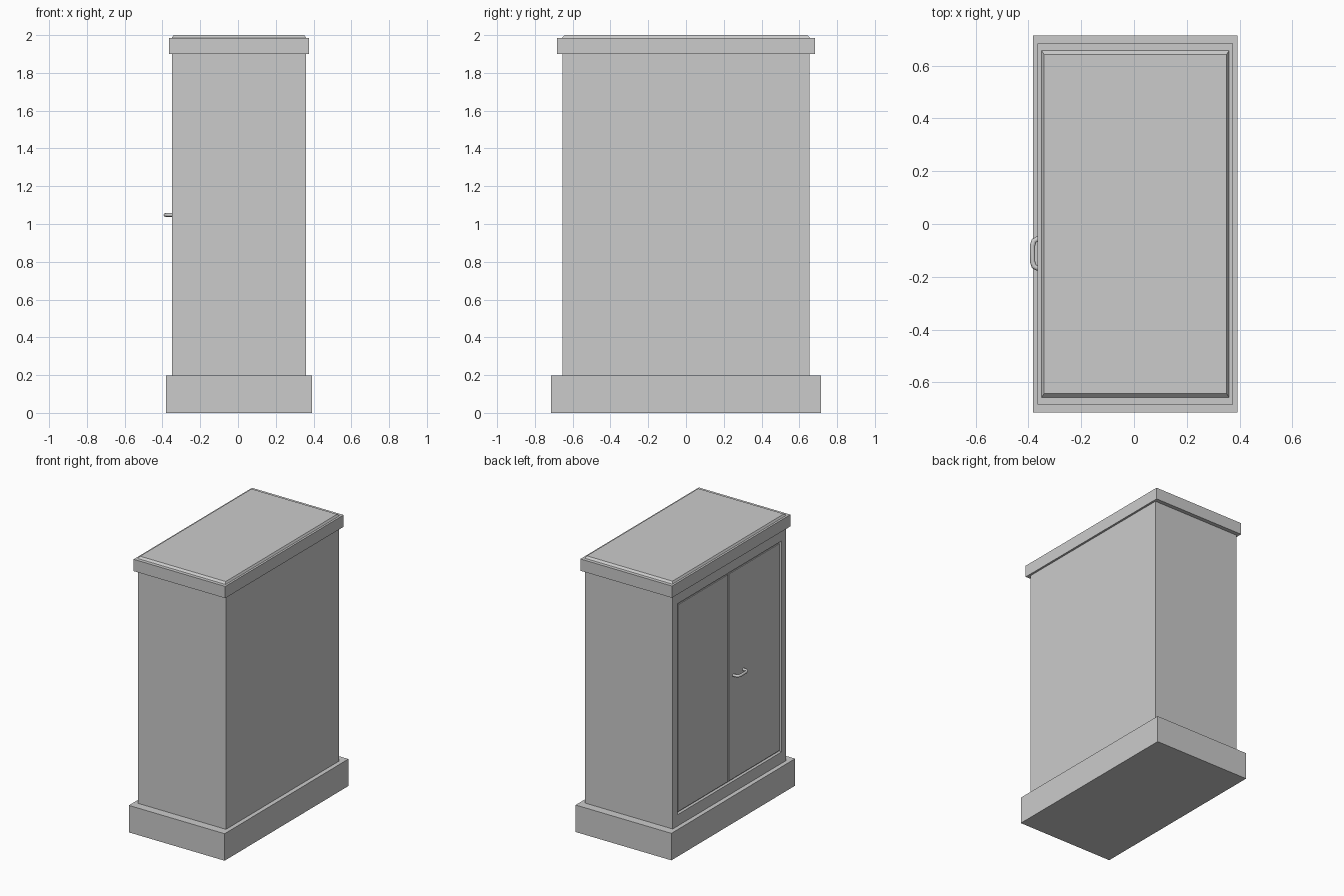
import bpy, bmesh

if "Cube" in bpy.data.objects:
    bpy.data.objects.remove(bpy.data.objects["Cube"])

CX = 0.005  # the cabinet's middle, offset so the handle fits the centred bounds


def finish(name, bm):
    bmesh.ops.recalc_face_normals(bm, faces=bm.faces)
    mesh = bpy.data.meshes.new(name)
    bm.to_mesh(mesh)
    bm.free()
    obj = bpy.data.objects.new(name, mesh)
    bpy.context.collection.objects.link(obj)
    return obj


def block(x0, x1, y0, y1, z0, z1):
    bm = bmesh.new()
    bmesh.ops.create_cube(bm, size=1)
    for v in bm.verts:
        v.co.x = x1 if v.co.x > 0 else x0
        v.co.y = y1 if v.co.y > 0 else y0
        v.co.z = z1 if v.co.z > 0 else z0
    bm.faces.ensure_lookup_table()
    return bm


def facing(bm, axis, sign):
    bm.normal_update()
    return next(f for f in bm.faces if f.normal[axis] * sign > 0.9)


# Plinth
finish("plinth", block(CX - 0.387, CX + 0.387, -0.714, 0.714, 0, 0.197))

# Lid with a low chamfered raised top
bm = block(CX - 0.37, CX + 0.37, -0.683, 0.683, 1.90, 1.986)
top = facing(bm, 2, 1)
for hx, hy, z in ((0.355, 0.657, 1.986), (0.346, 0.643, 2.0)):
    bmesh.ops.inset_individual(bm, faces=[top], thickness=0.005)
    for v in top.verts:
        v.co = (CX + (hx if v.co.x > CX else -hx), hy if v.co.y > 0 else -hy, z)
finish("lid", bm)

# Body with a bevelled recess for the doors on the -x side
XF = -0.35
bm = block(XF, 0.36, -0.653, 0.653, 0.197, 1.90)
side = facing(bm, 0, -1)
for m, x in ((0, XF), (0.008, XF + 0.012)):
    bmesh.ops.inset_individual(bm, faces=[side], thickness=0.004)
    for v in side.verts:
        v.co = (x, (0.6 - m) * (1 if v.co.y > 0 else -1),
                1.82 - m if v.co.z > 1 else 0.28 + m)
finish("body", bm)

# Pair of doors with a narrow gap between them
for name, s in (("left_door", 1), ("right_door", -1)):
    y0, y1 = sorted((0.004 * s, 0.585 * s))
    finish(name, block(XF + 0.006, XF + 0.013, y0, y1, 0.295, 1.805))

# Bow handle
path = [(-0.338, -0.055), (-0.366, -0.057), (-0.379, -0.064), (-0.384, -0.080),
        (-0.384, -0.144), (-0.379, -0.160), (-0.366, -0.167), (-0.338, -0.169)]
curve = bpy.data.curves.new("handle", 'CURVE')
curve.dimensions = '3D'
curve.bevel_depth = 0.010
curve.bevel_resolution = 2
curve.use_fill_caps = True
spline = curve.splines.new('POLY')
spline.points.add(len(path) - 1)
for p, (x, y) in zip(spline.points, path):
    p.co = (x, y, 1.048, 1)
bpy.context.collection.objects.link(bpy.data.objects.new("handle", curve))
